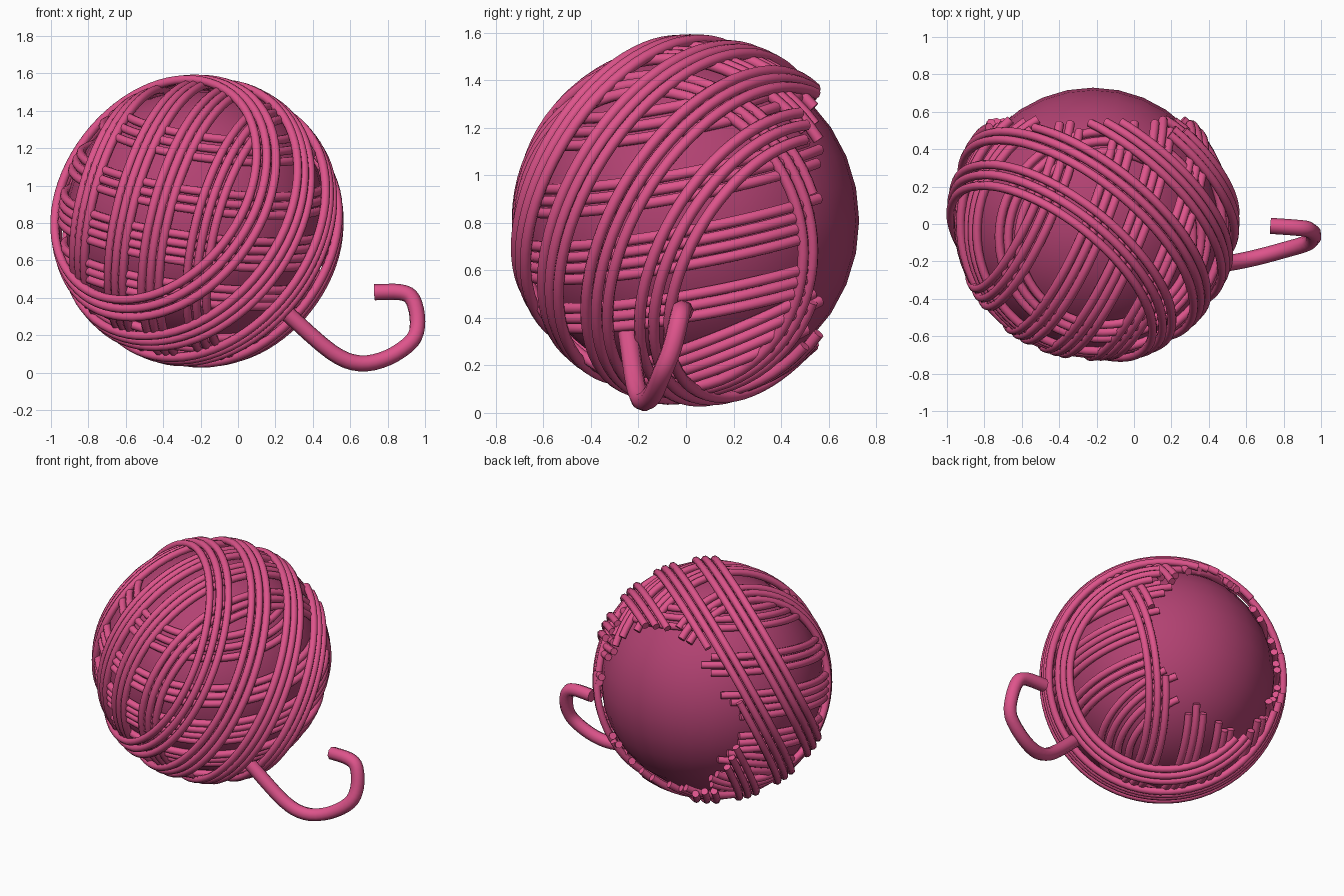
import bpy
import math
import random
from mathutils import Vector

random.seed(4)
if "Cube" in bpy.data.objects:
    bpy.data.objects.remove(bpy.data.objects["Cube"])

CENTRE = Vector((-0.22, 0.025, 0.81))
STEPS = 72


def make_material(name, colour):
    mat = bpy.data.materials.new(name)
    mat.use_nodes = True
    mat.diffuse_color = colour
    mat.node_tree.nodes["Principled BSDF"].inputs["Base Color"].default_value = colour
    return mat


pink = make_material("yarn pink", (0.73, 0.088, 0.26, 1))
dark = make_material("core dark pink", (0.445, 0.054, 0.168, 1))


def strand_path(axis, offset, radius):
    """Circle on the ball, opened where it runs past the bare back."""
    axis = Vector(axis).normalized()
    side = axis.cross(Vector((0, 1, 0))).normalized()
    other = axis.cross(side)
    if other.y < 0:
        other = -other
    ring = math.sqrt(radius ** 2 - offset ** 2)
    limit = random.uniform(0.5, 0.58)
    points = []
    # Start at the rearmost point so that a cut leaves a single arc
    for i in range(STEPS):
        a = math.tau * i / STEPS
        p = CENTRE + axis * offset + ring * (other * math.cos(a) + side * math.sin(a))
        if p.y < limit:
            points.append(p)
    return points, len(points) == STEPS


def tubes(name, paths, thickness):
    """Sweep a round section along every path and make one mesh."""
    data = bpy.data.curves.new(name, "CURVE")
    data.dimensions = "3D"
    data.bevel_depth = thickness
    data.bevel_resolution = 2
    data.use_fill_caps = True
    for points, closed in paths:
        spline = data.splines.new("POLY")
        spline.points.add(len(points) - 1)
        for target, p in zip(spline.points, points):
            target.co = (*p, 1)
        spline.use_cyclic_u = closed
    obj = bpy.data.objects.new(name, data)
    bpy.context.collection.objects.link(obj)
    bpy.ops.object.select_all(action="DESELECT")
    obj.select_set(True)
    bpy.context.view_layer.objects.active = obj
    bpy.ops.object.convert(target="MESH")
    obj = bpy.context.object
    obj.data.materials.clear()
    obj.data.materials.append(pink)
    bpy.ops.object.shade_smooth_by_angle(angle=math.radians(50))


def winding(name, axis, radius, bands, gap):
    """Parallel bands of strands sharing one axis; a band is (offset, strands)."""
    paths = []
    for middle, count in bands:
        for i in range(count):
            offset = middle + (i - (count - 1) / 2) * gap
            paths.append(strand_path(axis, offset, radius))
    tubes(name, paths, 0.024)


# Solid core
bpy.ops.mesh.primitive_uv_sphere_add(segments=32, ring_count=16, radius=0.704, location=CENTRE)
core = bpy.context.object
core.name = "ball_core"
core.data.materials.append(dark)
bpy.ops.object.shade_smooth()

# Three layers of winding, inner to outer
winding("level_winding", (0.13, -0.19, 1), 0.722,
        [(-0.27, 3), (-0.02, 4), (0.24, 3), (0.5, 3)], 0.048)
winding("low_winding", (0.13, -0.42, 1), 0.722, [(-0.5, 4)], 0.048)
winding("upright_winding", (1, -0.4, -0.25), 0.735,
        [(-0.41, 3), (-0.14, 3), (0.07, 3), (0.31, 3)], 0.048)
winding("slanted_winding", (-0.56, -0.71, 0.43), 0.761,
        [(-0.41, 3), (-0.17, 3), (0.09, 3), (0.34, 3)], 0.053)

# Loose yarn end, smoothed through a few guide points
guide = [Vector(p) for p in (
    (0.2, -0.25, 0.37), (0.27, -0.24, 0.31), (0.5, -0.21, 0.11), (0.65, -0.18, 0.05),
    (0.8, -0.14, 0.08), (0.93, -0.1, 0.17), (0.96, -0.06, 0.27),
    (0.935, -0.03, 0.39), (0.87, -0.02, 0.43), (0.73, -0.01, 0.43))]
tail = []
for i in range(len(guide) - 1):
    a, b = guide[i], guide[i + 1]
    before, after = guide[max(i - 1, 0)], guide[min(i + 2, len(guide) - 1)]
    for k in range(4):
        t = k / 4
        tail.append(0.5 * (2 * a + (b - before) * t
                           + (2 * before - 5 * a + 4 * b - after) * t ** 2
                           + (3 * a - before - 3 * b + after) * t ** 3))
tail.append(guide[-1])
tubes("loose_end", [(tail, False)], 0.043)
